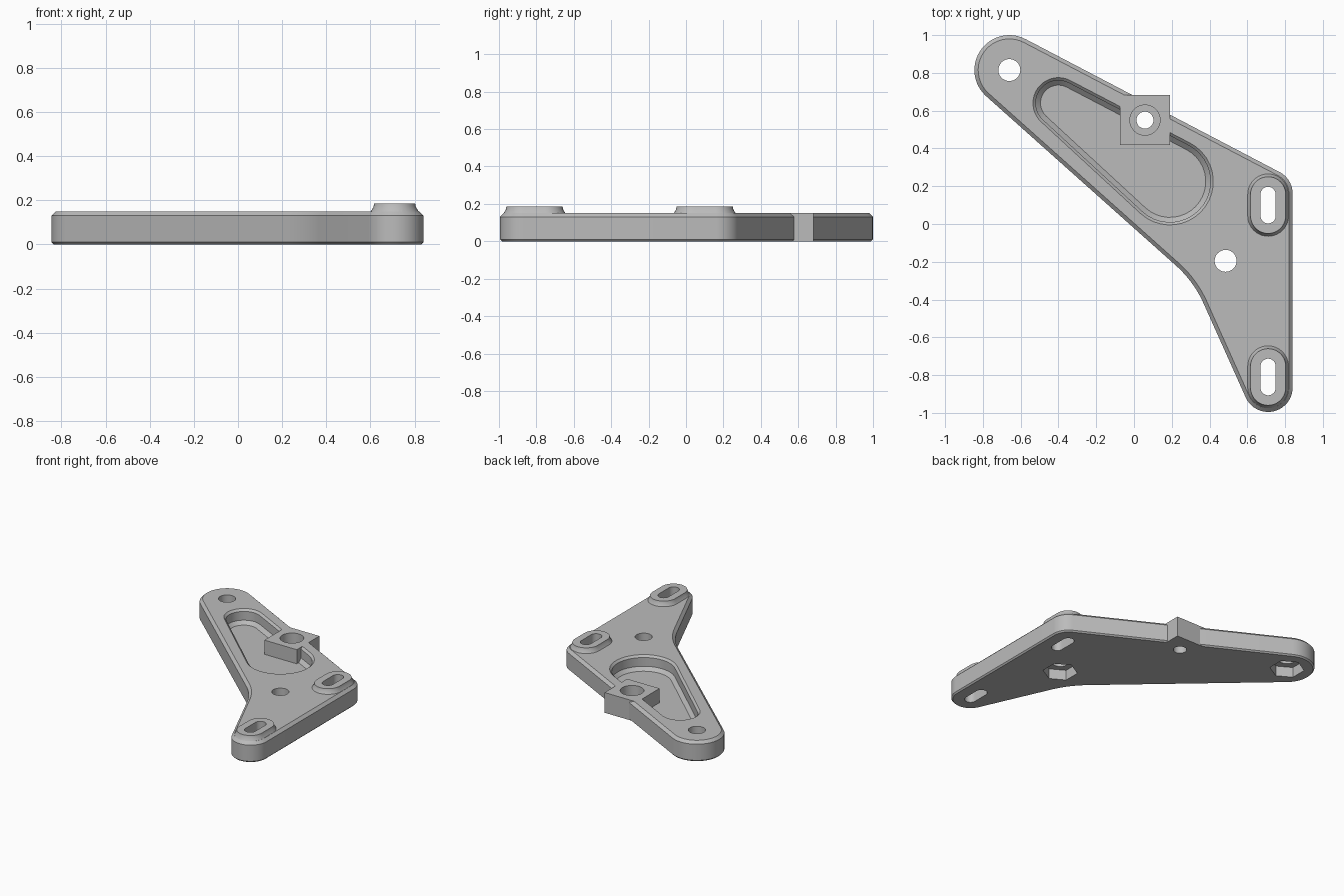
import bpy, bmesh, math
from math import pi, tau

if "Cube" in bpy.data.objects:
    bpy.data.objects.remove(bpy.data.objects["Cube"])

metal = bpy.data.materials.new("light_grey")
metal.use_nodes = True
GREY = (0.5, 0.5, 0.5, 1)
metal.diffuse_color = GREY
metal.node_tree.nodes["Principled BSDF"].inputs["Base Color"].default_value = GREY


def outline(circles, inset=0.0, steps=20):
    """Counter-clockwise contour of lines tangent to circles; negative radius = concave fillet."""
    cs = [(x, y, r - inset) for x, y, r in circles]
    normals = []
    for (x1, y1, r1), (x2, y2, r2) in zip(cs, cs[1:] + cs[:1]):
        dx, dy = x2 - x1, y2 - y1
        normals.append(math.atan2(dy, dx) - pi / 2 + math.asin((r1 - r2) / math.hypot(dx, dy)))
    points = []
    for i, (x, y, r) in enumerate(cs):
        start, end = normals[i - 1], normals[i]
        sweep = (end - start) % tau if r > 0 else -((start - end) % tau)
        for k in range(steps + 1):
            a = start + sweep * k / steps
            points.append((x + r * math.cos(a), y + r * math.sin(a)))
    return points


def polygon(x, y, r, sides=40, phase=0.0):
    return [(x + r * math.cos(phase + tau * k / sides),
             y + r * math.sin(phase + tau * k / sides)) for k in range(sides)]


def loft(name, rings):
    """Closed solid through (contour, height) rings, listed from bottom to top."""
    bm = bmesh.new()
    loops = [[bm.verts.new((x, y, z)) for x, y in pts] for pts, z in rings]
    for low, high in zip(loops, loops[1:]):
        n = len(low)
        for i in range(n):
            j = (i + 1) % n
            bm.faces.new((low[i], low[j], high[j], high[i]))
    bm.faces.new(loops[0][::-1])
    bm.faces.new(loops[-1])
    mesh = bpy.data.meshes.new(name)
    bm.to_mesh(mesh)
    bm.free()
    mesh.materials.append(metal)
    obj = bpy.data.objects.new(name, mesh)
    bpy.context.collection.objects.link(obj)
    return obj


def prism(name, pts, bottom, top):
    return loft(name, [(pts, bottom), (pts, top)])


def combine(target, other, operation):
    mod = target.modifiers.new(other.name, 'BOOLEAN')
    mod.operation, mod.solver, mod.object = operation, 'EXACT', other
    bpy.context.view_layer.objects.active = target
    bpy.ops.object.modifier_apply(modifier=mod.name)
    bpy.data.objects.remove(other)


# Chamfered bracket plate
BODY = [(-0.66, 0.815, 0.185), (-0.174, -0.663, -0.594), (0.71, -0.865, 0.13), (0.71, 0.16, 0.13)]
TOP = 0.15
plate = loft("bracket_plate", [(outline(BODY, inset), z) for inset, z in
                               [(0.01, 0), (0, 0.01), (0, 0.13), (0.02, TOP)]])

# Tapered pocket
POCKET = [(-0.4, 0.64, 0.135), (0.19, 0.225, 0.23)]
pocket = loft("pocket_cutter", [(outline(POCKET, inset), z) for inset, z in
                                [(0.04, 0.045), (0.015, 0.07), (0.015, 0.135), (0, TOP), (0, 0.2)]])
combine(plate, pocket, 'DIFFERENCE')

# Square block with a counterbored hole
BX, BY = 0.058, 0.55
block = prism("square_block", polygon(BX, BY, 0.133 * math.sqrt(2), 4, pi / 4), 0, TOP)
combine(plate, block, 'UNION')
combine(plate, prism("block_hole", polygon(BX, BY, 0.045), -0.1, 0.3), 'DIFFERENCE')
combine(plate, prism("counterbore", polygon(BX, BY, 0.08), 0.05, 0.3), 'DIFFERENCE')

# Raised slot bosses with through slots
for y in (0.1, -0.81):
    ends = [(0.71, y - 0.057, 0.108), (0.71, y + 0.057, 0.108)]
    boss = loft("slot_boss", [(outline(ends, inset), z) for inset, z in
                              [(0, 0.1), (0, TOP), (0.012, 0.17), (0.015, 0.185)]])
    combine(plate, boss, 'UNION')
    combine(plate, prism("slot", outline(ends, 0.068), -0.1, 0.3), 'DIFFERENCE')

# Bolt holes with hexagonal nut recesses underneath
for x, y in ((-0.66, 0.815), (0.485, -0.195)):
    combine(plate, prism("bolt_hole", polygon(x, y, 0.058), -0.1, 0.3), 'DIFFERENCE')
    combine(plate, prism("nut_recess", polygon(x, y, 0.117, 6, pi / 6), -0.1, 0.075), 'DIFFERENCE')

# Smooth arcs, sharp chamfers
bpy.ops.object.select_all(action='DESELECT')
plate.select_set(True)
bpy.context.view_layer.objects.active = plate
bpy.ops.object.shade_smooth_by_angle(angle=math.radians(25))
